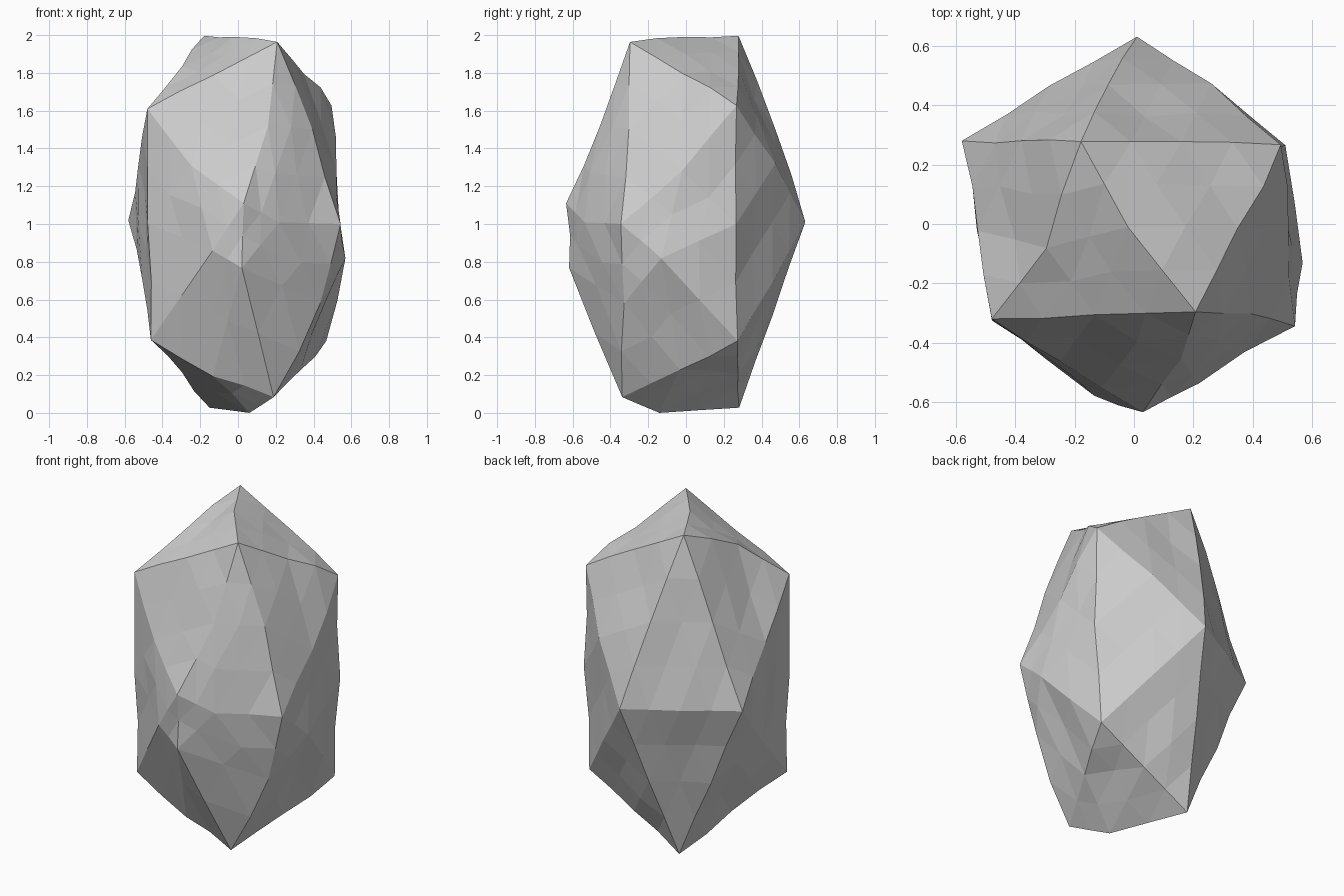
import bpy, bmesh, random
from mathutils import Vector

if "Cube" in bpy.data.objects:
    bpy.data.objects.remove(bpy.data.objects["Cube"])

random.seed(4)

# Main corners of the boulder (a stretched, irregular icosahedron)
corners = {
    "A": (-0.18, 0.28, 2.0), "B": (0.21, -0.30, 1.97),
    "C": (-0.48, -0.32, 1.61), "D": (0.50, 0.27, 1.63),
    "E": (0.01, 0.64, 1.01), "F": (0.03, -0.635, 1.11),
    "G": (-0.57, 0.275, 1.02), "H": (0.535, -0.34, 1.0),
    "I": (-0.455, -0.32, 0.39), "J": (0.19, -0.34, 0.08),
    "K": (-0.15, 0.28, 0.03), "L": (0.47, 0.275, 0.38),
}
# Chipped or bulging ridge midpoints
ridges = {
    "AB": (-0.02, -0.01, 1.98), "AC": (-0.29, -0.08, 1.83),
    "JK": (0.06, -0.14, 0.0), "IJ": (-0.13, -0.31, 0.20),
    "IF": (-0.13, -0.57, 0.86), "FJ": (0.02, -0.61, 0.77),
    "FH": (0.22, -0.54, 1.01), "HL": (0.558, -0.13, 0.82),
    "BF": (0.16, -0.46, 1.52), "BH": (0.39, -0.30, 1.50),
    "DH": (0.51, -0.02, 1.28), "CF": (-0.25, -0.47, 1.31),
    "DE": (0.26, 0.47, 1.32), "HJ": (0.44, -0.33, 0.58),
    "DL": (0.50, 0.26, 1.0),
}

bm = bmesh.new()
for co in corners.values():
    bm.verts.new(co)
bmesh.ops.convex_hull(bm, input=bm.verts[:])

# First split: place the ridge midpoints
bmesh.ops.subdivide_edges(bm, edges=bm.edges[:], cuts=1, use_grid_fill=True)
for pair, co in ridges.items():
    mid = (Vector(corners[pair[0]]) + Vector(corners[pair[1]])) / 2
    v = min(bm.verts, key=lambda v: (v.co - mid).length)
    if (v.co - mid).length < 0.01:
        v.co = co

# Second split: small uneven facets
bmesh.ops.triangulate(bm, faces=bm.faces[:])
old = set(bm.verts)
bmesh.ops.subdivide_edges(bm, edges=bm.edges[:], cuts=1, use_grid_fill=True)
bm.normal_update()
for v in bm.verts:
    if v not in old:
        v.co += v.normal * random.uniform(-0.010, 0.014)
        v.co.z = min(max(v.co.z, 0.0), 2.0)
bmesh.ops.triangulate(bm, faces=bm.faces[:])
bmesh.ops.recalc_face_normals(bm, faces=bm.faces[:])

mesh = bpy.data.meshes.new("boulder")
bm.to_mesh(mesh)
bm.free()
boulder = bpy.data.objects.new("boulder", mesh)
bpy.context.collection.objects.link(boulder)
